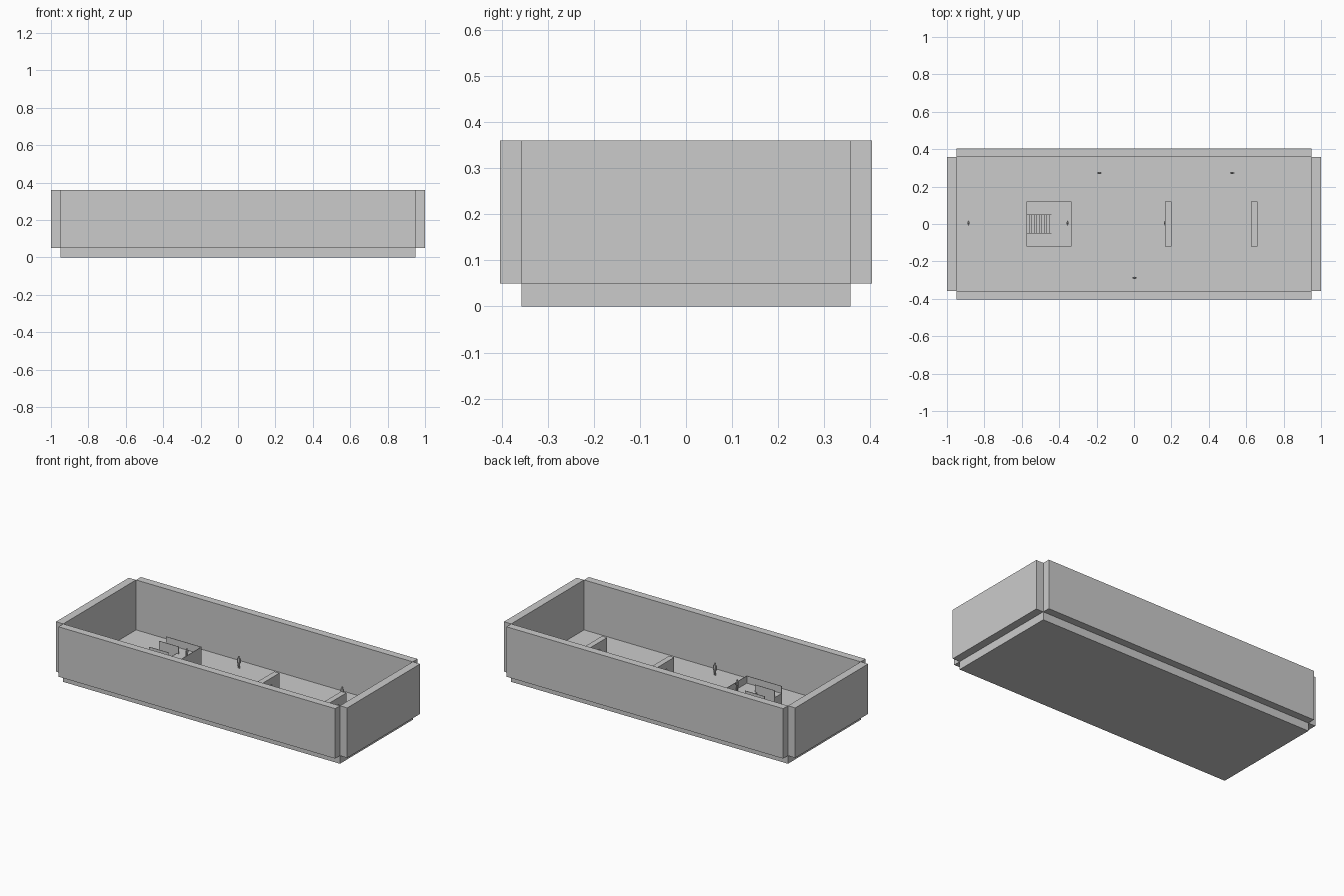
import bpy, bmesh
from math import pi
from mathutils import Vector, Matrix

if "Cube" in bpy.data.objects:
    bpy.data.objects.remove(bpy.data.objects["Cube"])


def finish(name, bm):
    bmesh.ops.recalc_face_normals(bm, faces=bm.faces)
    me = bpy.data.meshes.new(name)
    bm.to_mesh(me)
    bm.free()
    ob = bpy.data.objects.new(name, me)
    bpy.context.collection.objects.link(ob)
    return ob


def prism(name, pts, lo, hi, to_xyz):
    """Extrude a 2D outline from lo to hi; to_xyz places (a, b, depth)."""
    bm = bmesh.new()
    face = bm.faces.new([bm.verts.new(to_xyz(a, b, lo)) for a, b in pts])
    ext = bmesh.ops.extrude_face_region(bm, geom=[face])
    shift = Vector(to_xyz(0, 0, hi)) - Vector(to_xyz(0, 0, lo))
    bmesh.ops.translate(bm, vec=shift,
                        verts=[v for v in ext["geom"] if isinstance(v, bmesh.types.BMVert)])
    return finish(name, bm)


def box(name, x0, x1, y0, y1, z0, z1):
    return prism(name, [(x0, y0), (x1, y0), (x1, y1), (x0, y1)], z0, z1,
                 lambda a, b, d: (a, b, d))


# Floor slab and the four outer walls
X, Y, F, TOP = 0.95, 0.357, 0.05, 0.36
box("floor", -X, X, -Y, Y, 0, F)
box("front_wall", -X, X, -0.404, -Y, F, TOP)
box("back_wall", -X, X, Y, 0.404, F, TOP)
box("left_wall", -1, -X, -Y, Y, F, TOP)
box("right_wall", X, 1, -Y, Y, F, TOP)

# Partitions with a doorway through each
W, D, H, DOOR = 0.12, 0.05, 0.18, 0.137
gate = [(-W, F), (-D, F), (-D, DOOR), (D, DOOR), (D, F), (W, F), (W, H), (-W, H)]
for name, x in (("middle_partition", 0.165), ("right_partition", 0.625)):
    prism(name, gate, x, x + 0.035, lambda a, b, d: (d, a, b))

# Raised platform with a stairwell notch
P, L, N, R, S = 0.155, -0.575, -0.44, -0.333, 0.047
prism("platform", [(L, -W), (N, -W), (R, -W), (R, W), (L, W), (L, S), (N, S), (N, -S), (L, -S)],
      F, P, lambda a, b, d: (a, b, d))

# Stairs rising from the left up to the platform
steps = 10
run, rise = (N - L) / steps, (P - F) / steps
profile = [(L, F)]
for i in range(steps):
    profile += [(L + i * run, F + (i + 1) * rise), (L + (i + 1) * run, F + (i + 1) * rise)]
profile.append((N, F))
prism("stairs", profile, -S, S, lambda a, b, d: (a, d, b))

# Thin solid railings
RAIL, T = 0.2, 0.003
for side, s in (("front", -1), ("back", 1)):
    for part, y, x1 in (("outer_rail", W, R), ("stair_rail", S + T, N)):
        a, b = sorted((s * y, s * (y - T)))
        box(f"{side}_{part}", L, x1, a, b, P, RAIL)
box("end_rail", R - T, R, -W + T, W - T, P, RAIL)


# Standing visitors: low-poly head, torso, arms and legs
def visitor(name, x, y, z, turn):
    bm = bmesh.new()

    def limb(px, py, z0, z1, r0, r1, flat=1.0):
        m = Matrix.Translation((px, py, (z0 + z1) / 2)) @ Matrix.Diagonal((1, flat, 1, 1))
        bmesh.ops.create_cone(bm, cap_ends=True, segments=8, radius1=r0, radius2=r1,
                              depth=z1 - z0, matrix=m)

    for s in (-1, 1):
        limb(s * 0.0042, 0, 0, 0.036, 0.0026, 0.0042)
        limb(s * 0.0105, 0, 0.03, 0.058, 0.0018, 0.0024)
    limb(0, 0, 0.034, 0.061, 0.0075, 0.0105, 0.6)
    limb(0, 0, 0.06, 0.065, 0.0025, 0.0025)
    bmesh.ops.create_uvsphere(bm, u_segments=8, v_segments=6, radius=0.0055,
                              matrix=Matrix.Translation((0, 0, 0.07)))
    ob = finish(name, bm)
    ob.location, ob.rotation_euler.z = (x, y, z), turn


spots = [(-0.885, 0.005, F, pi / 2), (-0.355, 0.005, P, pi / 2), (0.166, 0.005, F, pi / 2),
         (-0.185, 0.273, F, 0), (0.525, 0.273, F, 0), (0.003, -0.288, F, 0)]
for i, spot in enumerate(spots):
    visitor(f"visitor_{i + 1}", *spot)
